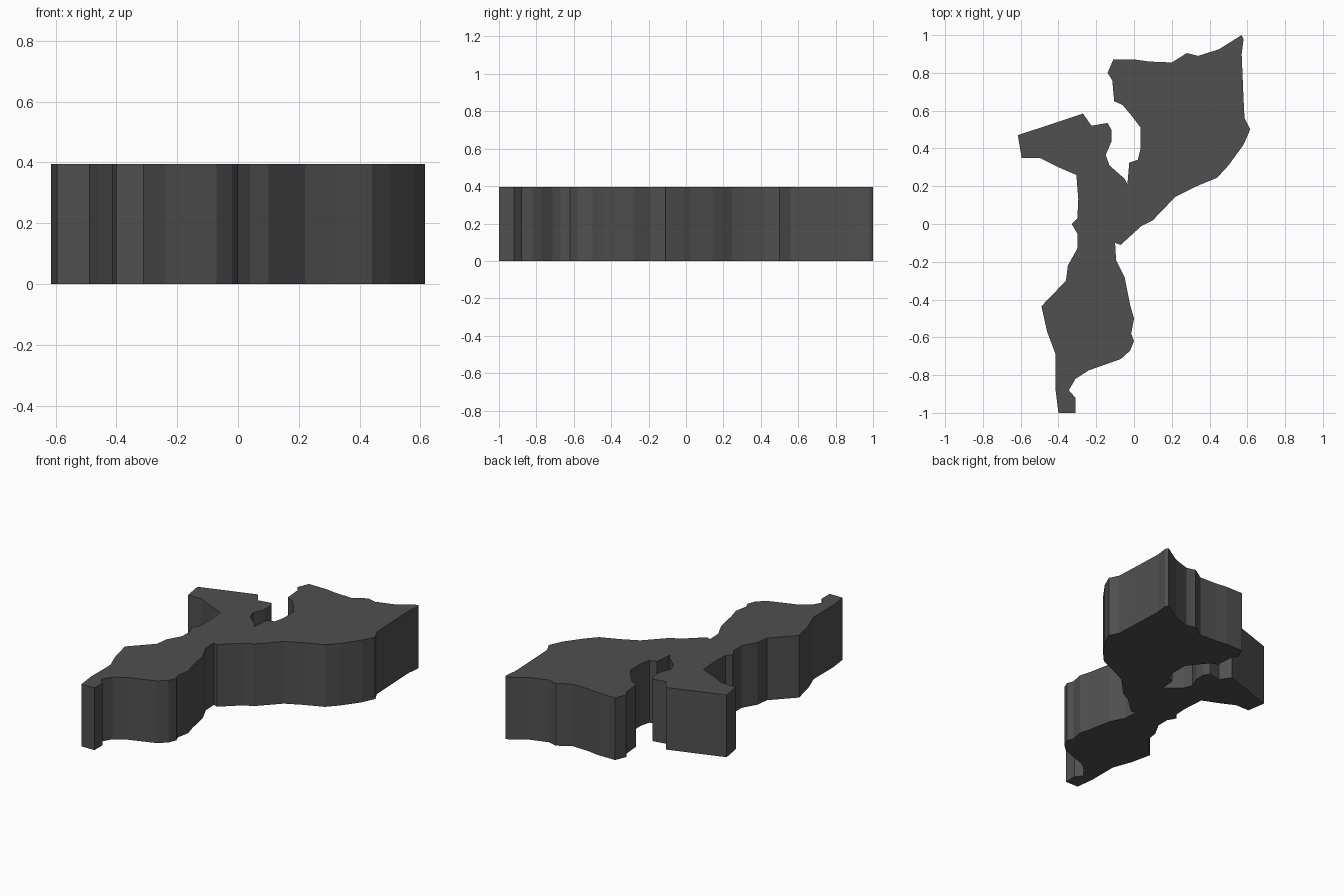
import bpy
import bmesh

HEIGHT = 0.395

# Right edge, going down from the upper right tip
right_edge = [
    (0.58, 0.98), (0.57, 0.90), (0.58, 0.66), (0.585, 0.56), (0.615, 0.50),
    (0.58, 0.42), (0.50, 0.31), (0.44, 0.245), (0.32, 0.195), (0.22, 0.145),
    (0.10, 0.02), (0.04, -0.01), (-0.07, -0.11), (-0.10, -0.10),
    (-0.095, -0.19), (-0.05, -0.28), (-0.02, -0.43), (0.0, -0.50),
    (-0.015, -0.58), (0.0, -0.62), (-0.02, -0.67), (-0.07, -0.715),
    (-0.24, -0.775), (-0.31, -0.82), (-0.345, -0.88), (-0.31, -0.92),
]
# Narrow foot and left edge, going up to the side arm
left_edge = [
    (-0.31, -1.0), (-0.40, -1.0), (-0.415, -0.88), (-0.415, -0.69),
    (-0.46, -0.57), (-0.49, -0.435), (-0.36, -0.30), (-0.35, -0.22),
    (-0.30, -0.13), (-0.30, -0.05), (-0.33, 0.0), (-0.30, 0.03),
    (-0.295, 0.13), (-0.305, 0.26), (-0.41, 0.305), (-0.50, 0.35),
    (-0.595, 0.35), (-0.615, 0.47), (-0.27, 0.585), (-0.225, 0.52),
    (-0.14, 0.535), (-0.12, 0.50),
]
# Inner notch, then the wavy upper edge
notch_and_top = [
    (-0.12, 0.435), (-0.15, 0.365), (-0.13, 0.31), (-0.05, 0.24),
    (-0.035, 0.21), (-0.025, 0.325), (0.02, 0.34), (0.035, 0.40),
    (0.035, 0.51), (-0.01, 0.57), (-0.06, 0.63), (-0.105, 0.65),
    (-0.115, 0.76), (-0.14, 0.80), (-0.11, 0.87), (0.01, 0.87),
    (0.08, 0.86), (0.20, 0.855), (0.28, 0.905), (0.34, 0.89),
    (0.45, 0.925), (0.57, 1.0),
]

# Flat outline extruded into a slab
bm = bmesh.new()
verts = [bm.verts.new((x, y, 0)) for x, y in right_edge + left_edge + notch_and_top]
base = bm.faces.new(verts)
walls = bmesh.ops.extrude_face_region(bm, geom=[base], use_keep_orig=True)
top = [v for v in walls["geom"] if isinstance(v, bmesh.types.BMVert)]
bmesh.ops.translate(bm, verts=top, vec=(0, 0, HEIGHT))
bmesh.ops.triangulate(bm, faces=[f for f in bm.faces if len(f.verts) > 4])
bmesh.ops.recalc_face_normals(bm, faces=bm.faces[:])

mesh = bpy.data.meshes.new("map_slab")
bm.to_mesh(mesh)
bm.free()
slab = bpy.data.objects.new("map_slab", mesh)
bpy.context.collection.objects.link(slab)

# Dark grey surface
mat = bpy.data.materials.new("dark_grey")
mat.diffuse_color = (0.08, 0.08, 0.08, 1)
mesh.materials.append(mat)
